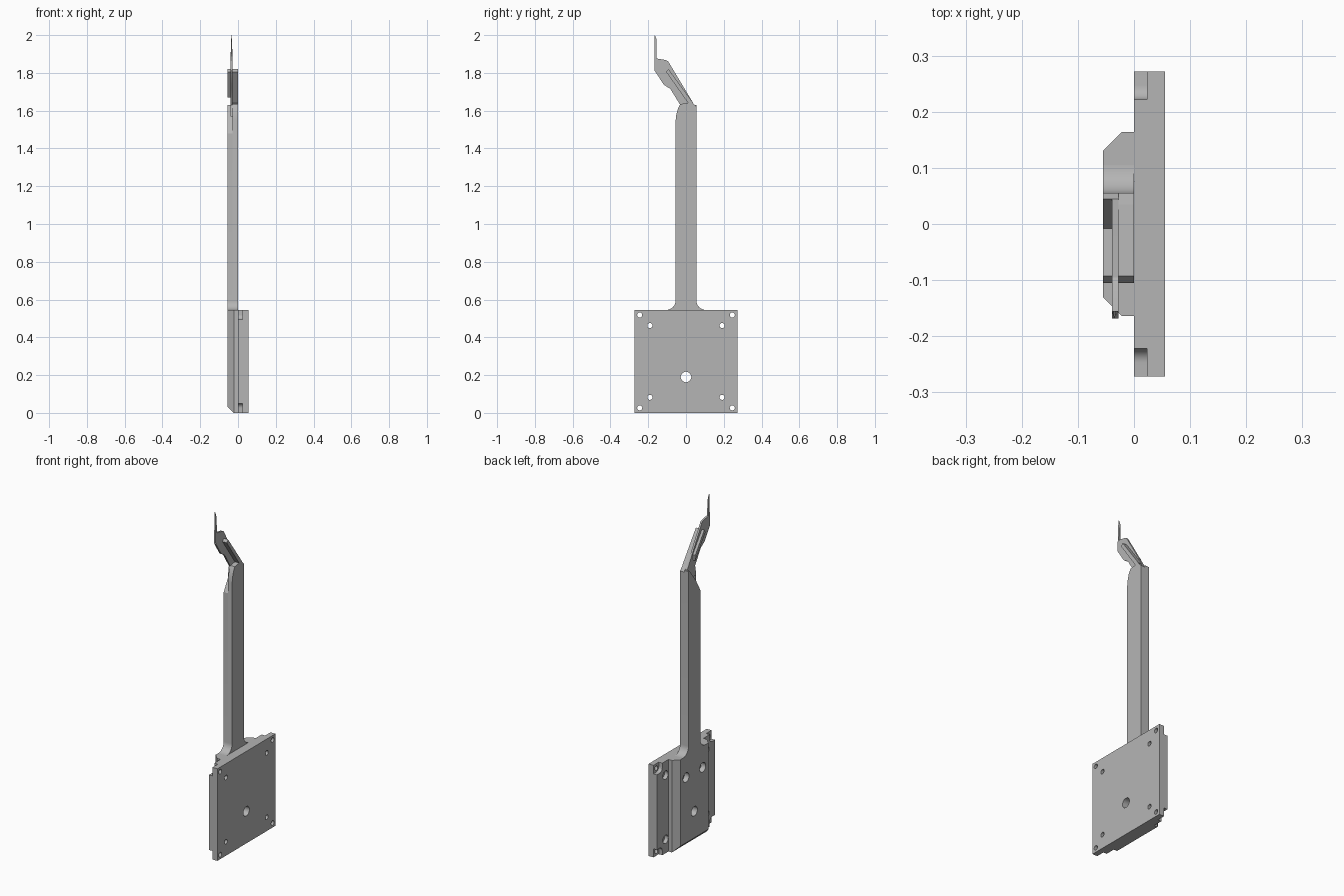
import bpy, bmesh, math

if "Cube" in bpy.data.objects:
    bpy.data.objects.remove(bpy.data.objects["Cube"], do_unlink=True)

grey = bpy.data.materials.new("plain_grey")
grey.use_nodes = True
grey.diffuse_color = (0.46, 0.46, 0.46, 1)
grey.node_tree.nodes["Principled BSDF"].inputs["Base Color"].default_value = grey.diffuse_color


def finish(bm, name):
    bmesh.ops.recalc_face_normals(bm, faces=bm.faces)
    mesh = bpy.data.meshes.new(name)
    bm.to_mesh(mesh)
    bm.free()
    mesh.materials.append(grey)
    obj = bpy.data.objects.new(name, mesh)
    bpy.context.collection.objects.link(obj)
    return obj


def prism(name, outline, x0, x1):
    """Extrude a (y, z) outline along x."""
    bm = bmesh.new()
    face = bm.faces.new([bm.verts.new((x0, y, z)) for y, z in outline])
    new = bmesh.ops.extrude_face_region(bm, geom=[face])["geom"]
    bmesh.ops.translate(bm, vec=(x1 - x0, 0, 0),
                        verts=[v for v in new if isinstance(v, bmesh.types.BMVert)])
    return finish(bm, name)


def arc(cy, cz, r, a0, a1, n=8):
    return [(cy + r * math.cos(math.radians(a0 + (a1 - a0) * i / n)),
             cz + r * math.sin(math.radians(a0 + (a1 - a0) * i / n))) for i in range(n + 1)]


def cut(target, outline, x0, x1):
    cutter = prism("cutter", outline, x0, x1)
    cutter.hide_render = True
    mod = target.modifiers.new("cut", "BOOLEAN")
    mod.operation = "DIFFERENCE"
    mod.solver = "EXACT"
    mod.object = cutter
    bpy.context.view_layer.objects.active = target
    bpy.ops.object.modifier_apply(modifier=mod.name)
    bpy.data.objects.remove(cutter, do_unlink=True)


def drill(target, y, z, r, x0, x1):
    cut(target, arc(y, z, r, 0, 360, 24)[:-1], x0, x1)


# Square mounting plate with corner pockets and screw holes
H, W, MID = 0.545, 0.272, 0.2725
plate = prism("mounting_plate", [(-W, 0), (W, 0), (W, H), (-W, H)], 0, 0.055)
for sy in (-1, 1):
    for sz in (-1, 1):
        pocket = [(0.3, 0.3), (0.3, 0.222)] + arc(0.247, 0.247, 0.025, 270, 180) + [(0.222, 0.3)]
        cut(plate, [(sy * y, MID + sz * z) for y, z in pocket], -0.02, 0.023)
        drill(plate, sy * 0.191, MID + sz * 0.19, 0.025, -0.02, 0.023)
        drill(plate, sy * 0.191, MID + sz * 0.19, 0.0135, -0.1, 0.1)
        drill(plate, sy * 0.245, MID + sz * 0.246, 0.0135, -0.1, 0.1)
drill(plate, 0, 0.19, 0.028, -0.1, 0.1)

# Raised pad, bevelled on both sides and along the bottom
bm = bmesh.new()
for x, w, z in ((0, 0.164, 0), (-0.022, 0.164, 0), (-0.055, 0.131, 0.033)):
    for y in (-w, w):
        bm.verts.new((x, y, z))
        bm.verts.new((x, y, H))
bmesh.ops.convex_hull(bm, input=bm.verts)
bmesh.ops.dissolve_limit(bm, angle_limit=0.01, verts=bm.verts, edges=bm.edges)
pad = finish(bm, "raised_pad")
drill(pad, 0, 0.19, 0.028, -0.1, 0.1)
for side in (-1, 1):
    drill(pad, side * 0.078, 0.42, 0.028, -0.1, -0.025)

# Upright arm with flared foot; the outer half is cut off on a slope
A = 0.055
foot_r = arc(0.105, H + 0.05, 0.05, 270, 180)
foot_l = [(-y, z) for y, z in reversed(foot_r)]
arm_top = [(A, 1.62), (0.033, 1.645), (-0.03, 1.635), (-0.043, 1.61), (-0.052, 1.575), (-A, 1.545)]
prism("upright_arm", foot_r + arm_top + foot_l, -0.028, 0)
slope_top = [(A, 1.63), (0.045, 1.63), (-0.012, 1.555), (-A, 1.48)]
prism("upright_arm_outer", foot_r + slope_top + foot_l, -A, -0.028)

# Slanted shelf, longer on the inner side
shelf = [(-0.105, 1.805), (-0.093, 1.82), (0.035, 1.645), (0.015, 1.635)]
prism("slanted_shelf", shelf, -0.028, 0)
prism("slanted_shelf_outer", [shelf[0], shelf[1], (-0.008, 1.703), (-0.008, 1.67)], -A, -0.028)

# Thin bent blade ending in a point
blade = prism("blade", [(0.052, 1.615), (0.035, 1.645), (-0.095, 1.862), (-0.108, 1.868),
                        (-0.155, 1.876), (-0.155, 1.975), (-0.165, 2.0), (-0.168, 1.99),
                        (-0.168, 1.815), (-0.118, 1.738), (-0.083, 1.715), (-0.03, 1.63),
                        (-0.04, 1.57), (0.03, 1.57)], -0.039, -0.028)
for v in blade.data.vertices:
    if v.co.z > 1.9:
        v.co.x = -0.036 + (v.co.x + 0.036) * 0.25

# Smooth the round holes and fillets, keep edges sharp
for obj in bpy.context.collection.objects:
    obj.select_set(obj.type == "MESH" and grey.name in obj.data.materials)
bpy.context.view_layer.objects.active = plate
bpy.ops.object.shade_smooth_by_angle(angle=math.radians(25))
